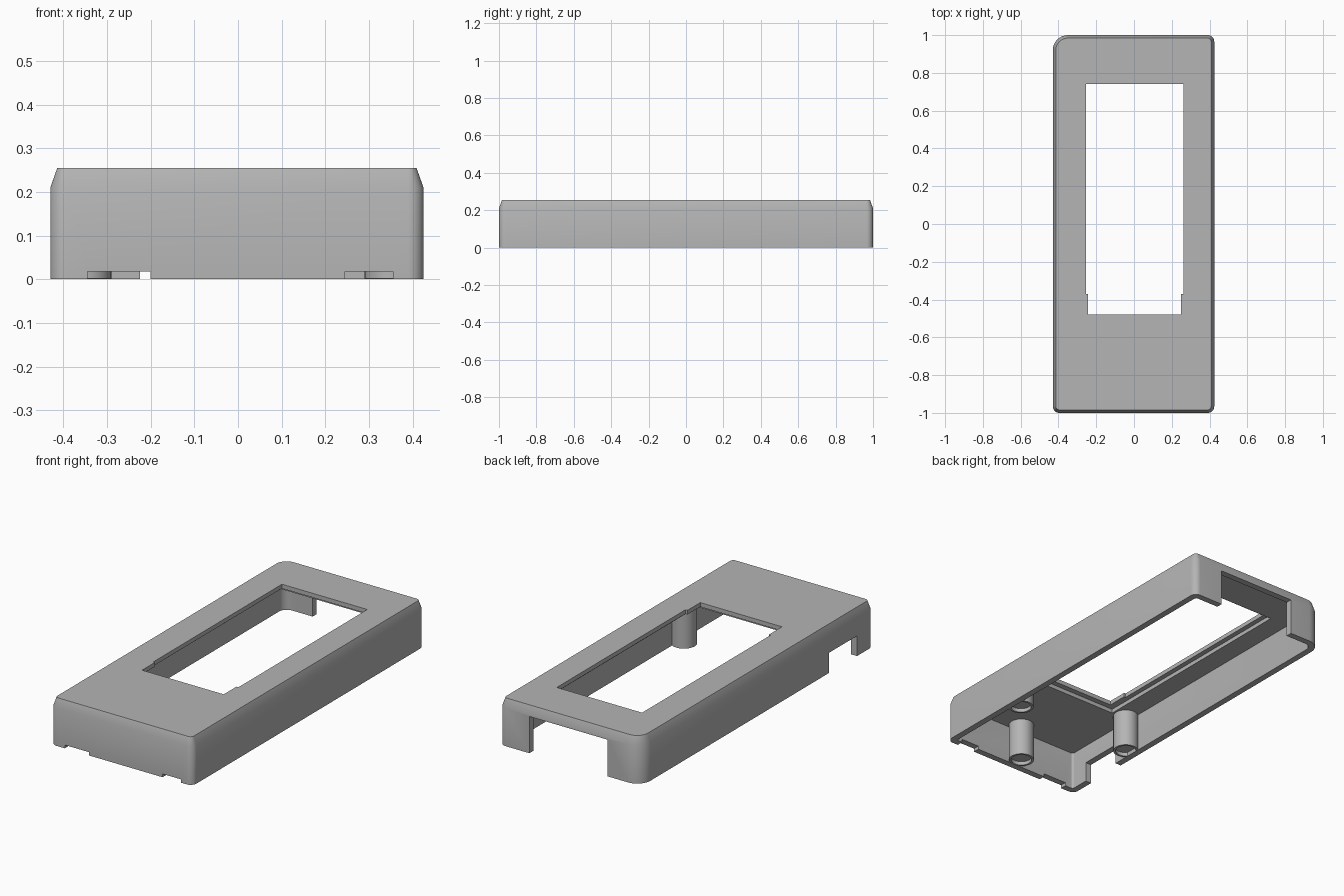
import bpy, bmesh, math

if "Cube" in bpy.data.objects:
    bpy.data.objects.remove(bpy.data.objects["Cube"])

X0, X1, Y0, Y1, H = -0.43, 0.425, -1.0, 1.0, 0.255
WALL = 0.035

grey = bpy.data.materials.new("plain grey")
grey.diffuse_color = (0.46, 0.46, 0.46, 1)
grey.use_nodes = True
grey.node_tree.nodes["Principled BSDF"].inputs["Base Color"].default_value = grey.diffuse_color


def outline(inset):
    """Rounded rectangle, with one larger corner at the back left."""
    pts = []
    corners = [(X0, Y0, 1, 1, 180, 0.035), (X1, Y0, -1, 1, 270, 0.035),
               (X1, Y1, -1, -1, 0, 0.035), (X0, Y1, 1, -1, 90, 0.08)]
    for cx, cy, sx, sy, start, rad in corners:
        r = max(rad - inset, 0.012)
        ox, oy = cx + sx * (inset + r), cy + sy * (inset + r)
        for i in range(9):
            a = math.radians(start + 90 * i / 8)
            pts.append((ox + r * math.cos(a), oy + r * math.sin(a)))
    return pts


def loft(name, sections):
    """Closed solid through (outline, height) sections of equal point count."""
    bm = bmesh.new()
    rings = [[bm.verts.new((x, y, z)) for x, y in pts] for pts, z in sections]
    n = len(rings[0])
    for low, high in zip(rings, rings[1:]):
        for i in range(n):
            j = (i + 1) % n
            bm.faces.new((low[i], low[j], high[j], high[i]))
    bm.faces.new(rings[0][::-1])
    bm.faces.new(rings[-1])
    bmesh.ops.recalc_face_normals(bm, faces=bm.faces)
    mesh = bpy.data.meshes.new(name)
    bm.to_mesh(mesh)
    bm.free()
    obj = bpy.data.objects.new(name, mesh)
    bpy.context.collection.objects.link(obj)
    mesh.materials.append(grey)
    return obj


def box(name, x0, x1, y0, y1, z0, z1):
    pts = [(x0, y0), (x1, y0), (x1, y1), (x0, y1)]
    return loft(name, [(pts, z0), (pts, z1)])


def circle(cx, cy, r, n=32):
    return [(cx + r * math.cos(2 * math.pi * i / n),
             cy + r * math.sin(2 * math.pi * i / n)) for i in range(n)]


def cut(target, cutter):
    mod = target.modifiers.new(cutter.name, 'BOOLEAN')
    mod.operation, mod.solver, mod.object = 'DIFFERENCE', 'EXACT', cutter
    bpy.context.view_layer.objects.active = target
    bpy.ops.object.modifier_apply(modifier=mod.name)
    bpy.data.objects.remove(cutter)


def smooth(obj):
    bpy.ops.object.select_all(action='DESELECT')
    obj.select_set(True)
    bpy.context.view_layer.objects.active = obj
    bpy.ops.object.shade_smooth_by_angle(angle=math.radians(30))


# Outer casing with a steep chamfer round the top, hollow from below
casing = loft("casing", [(outline(0), 0), (outline(0), 0.21), (outline(0.016), H)])
cut(casing, loft("cavity", [(outline(WALL), -0.1), (outline(WALL), 0.21)]))

# Display window, slightly narrower at the front, with a recess beneath
window = [(-0.243, -0.48), (0.25, -0.48), (0.25, -0.37), (0.262, -0.37),
          (0.262, 0.74), (-0.253, 0.74), (-0.253, -0.37), (-0.243, -0.37)]
cut(casing, loft("window", [(window, 0.1), (window, 0.4)]))
cut(casing, box("window_recess", -0.28, 0.288, -0.51, 0.77, 0.15, 0.232))

# Wall openings: back port, left side slot, two shallow front notches
cut(casing, box("back_port", -0.225, 0.245, 0.93, 1.1, -0.1, 0.2))
cut(casing, box("side_slot", -0.6, -0.38, -0.86, -0.62, -0.1, 0.11))
cut(casing, box("front_notch_left", -0.345, -0.2, -1.1, -0.95, -0.1, 0.018))
cut(casing, box("front_notch_right", 0.245, 0.355, -1.1, -0.95, -0.1, 0.018))
smooth(casing)

# Screw posts hanging from the ceiling, each with a shallow socket
for name, x, y in [("left_post", -0.355, -0.49), ("right_post", 0.355, -0.49),
                   ("front_post", 0.0, -0.91)]:
    post = loft(name, [(circle(x, y, 0.065), 0.002), (circle(x, y, 0.065), 0.22)])
    cut(post, loft("socket", [(circle(x, y, 0.053), -0.1), (circle(x, y, 0.053), 0.022)]))
    smooth(post)
